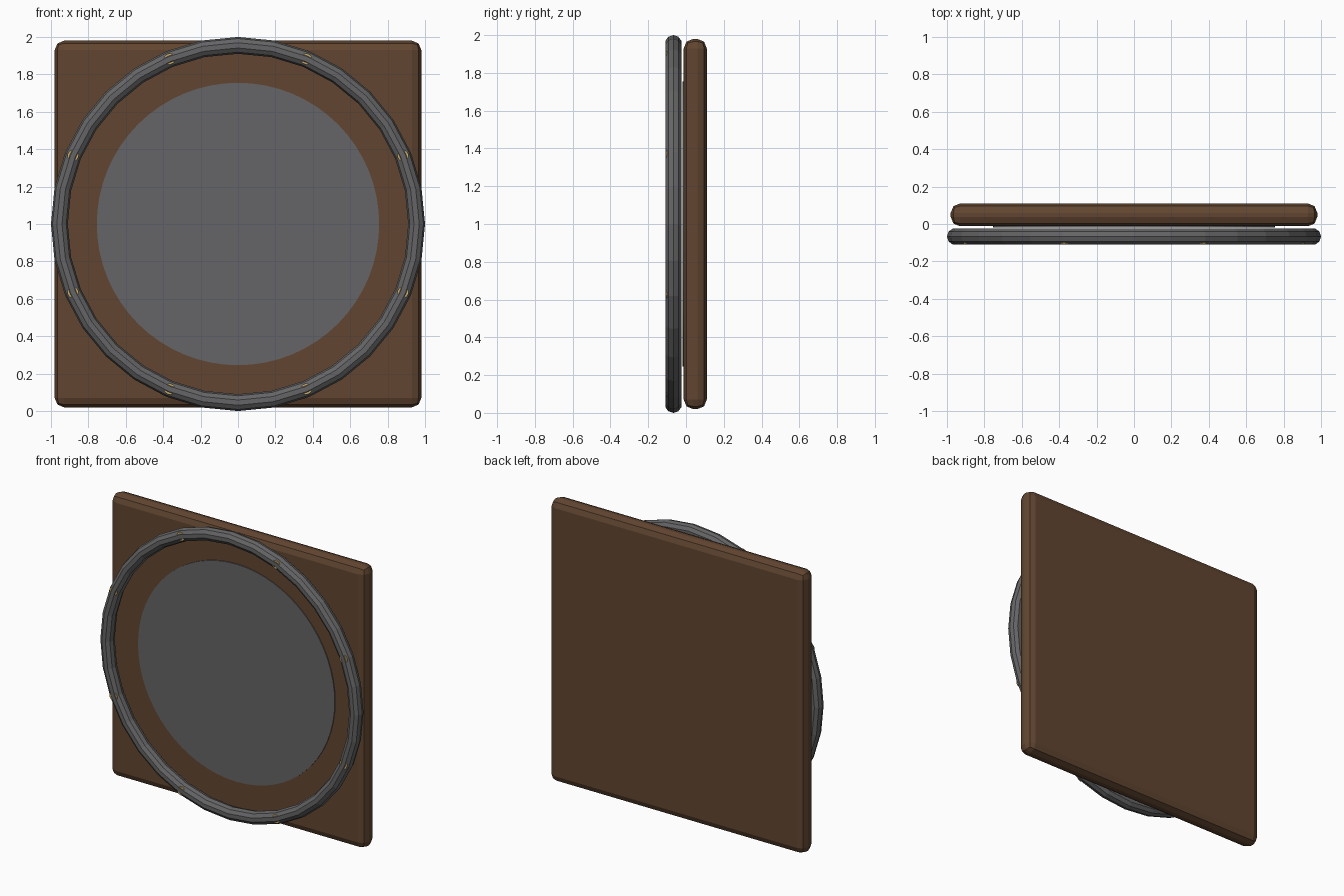
import bpy, math

if "Cube" in bpy.data.objects:
    bpy.data.objects.remove(bpy.data.objects["Cube"])

def material(name, rgb):
    m = bpy.data.materials.new(name)
    m.diffuse_color = (*rgb, 1)
    m.use_nodes = True
    m.node_tree.nodes["Principled BSDF"].inputs["Base Color"].default_value = m.diffuse_color
    return m

wood = material("brown wood", (0.12, 0.06, 0.03))
iron = material("dark grey metal", (0.13, 0.13, 0.135))
brass = material("brass", (0.65, 0.46, 0.16))

FACING = (math.radians(90), 0, 0)   # turns a z axis to point along -y
CZ = 1.0                            # height of the centre

def finish(name, mat):
    ob = bpy.context.object
    ob.name = name
    ob.data.materials.append(mat)
    return ob

def disc(name, mat, radius, x, z, y_front, y_back, sides):
    bpy.ops.mesh.primitive_cylinder_add(
        vertices=sides, radius=radius, depth=y_back - y_front,
        location=(x, (y_front + y_back) / 2, z), rotation=FACING)
    return finish(name, mat)

# Square back panel with chamfered edges
bpy.ops.mesh.primitive_cube_add(size=1, location=(0, 0.049, CZ))
panel = finish("back_panel", wood)
panel.scale = (1.96, 0.122, 1.96)
bpy.ops.object.transform_apply(location=False, rotation=False, scale=True)
bevel = panel.modifiers.new("bevel", 'BEVEL')
bevel.width = 0.05
bevel.segments = 2

# Round plate lying on the panel front
disc("round_plate", iron, 0.755, 0, CZ, -0.018, 0.02, 64)

# Faceted ring floating just ahead of the panel
bpy.ops.mesh.primitive_torus_add(
    major_segments=32, minor_segments=10, major_radius=0.955,
    minor_radius=0.045, location=(0, -0.067, CZ), rotation=FACING)
finish("outer_ring", iron)

# Eight brass studs nearly sunk into the ring
for i in range(8):
    a = math.radians(22.5 + 45 * i)
    disc("ring_stud", brass, 0.03, 0.955 * math.cos(a),
         CZ + 0.955 * math.sin(a), -0.107, -0.067, 10)
